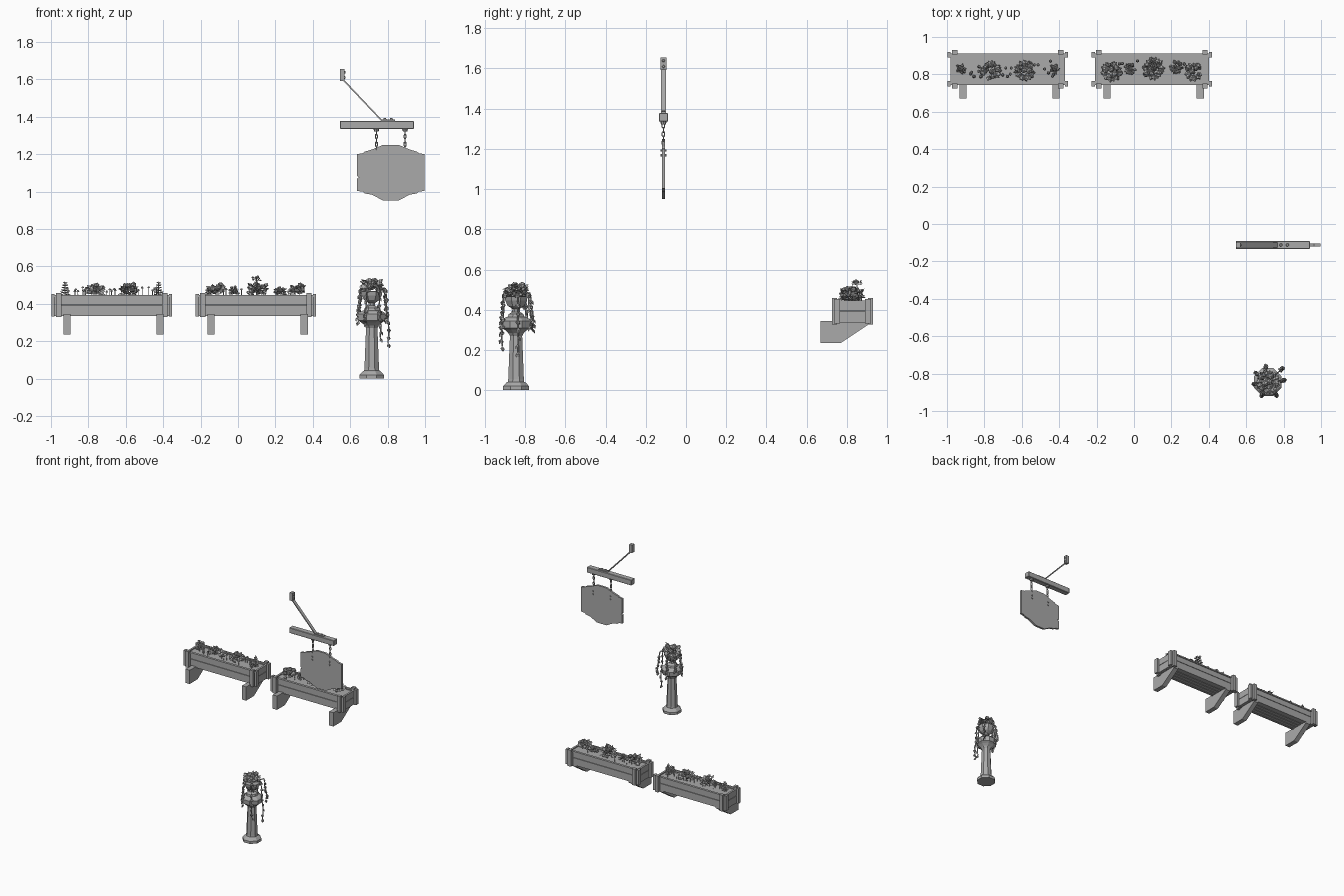
import bpy, bmesh, math, random
from mathutils import Vector, Matrix

old = bpy.data.objects.get("Cube")
if old:
    bpy.data.objects.remove(old)
random.seed(4)
rnd = random.uniform

stone = bpy.data.materials.new("plain grey")
stone.use_nodes = True
GREY = (0.4, 0.4, 0.4, 1)
stone.diffuse_color = GREY
stone.node_tree.nodes["Principled BSDF"].inputs["Base Color"].default_value = GREY


def finish(name, bm):
    me = bpy.data.meshes.new(name)
    bm.to_mesh(me)
    bm.free()
    me.materials.append(stone)
    ob = bpy.data.objects.new(name, me)
    bpy.context.collection.objects.link(ob)
    return ob


def box(bm, x0, x1, y0, y1, z0, z1):
    size = Matrix.Diagonal((x1 - x0, y1 - y0, z1 - z0, 1))
    mid = Matrix.Translation(((x0 + x1) / 2, (y0 + y1) / 2, (z0 + z1) / 2))
    bmesh.ops.create_cube(bm, size=1, matrix=mid @ size)


def prism(bm, points, offset):
    """Extrude a flat outline along an offset."""
    face = bm.faces.new([bm.verts.new(p) for p in points])
    new = bmesh.ops.extrude_face_region(bm, geom=[face], use_keep_orig=True)
    bmesh.ops.translate(bm, vec=offset, verts=[v for v in new["geom"] if isinstance(v, bmesh.types.BMVert)])
    bmesh.ops.recalc_face_normals(bm, faces=bm.faces)


def lathe(bm, profile, centre, sides=8):
    rings = []
    for r, z in profile:
        rings.append([bm.verts.new((centre[0] + r * math.cos((i + .5) * math.tau / sides),
                                    centre[1] + r * math.sin((i + .5) * math.tau / sides), z)) for i in range(sides)])
    for a, b in zip(rings, rings[1:]):
        for i in range(sides):
            j = (i + 1) % sides
            bm.faces.new((a[i], a[j], b[j], b[i]))
    bm.faces.new(rings[0][::-1])
    bm.faces.new(rings[-1])


def rod(bm, a, b, r0, r1, sides=5):
    a, b = Vector(a), Vector(b)
    d = b - a
    m = Matrix.Translation((a + b) / 2) @ d.to_track_quat('Z', 'Y').to_matrix().to_4x4()
    bmesh.ops.create_cone(bm, cap_ends=True, segments=sides, radius1=r0, radius2=r1, depth=d.length, matrix=m)


def leaf(bm, root, direction, length, width):
    """A folded leaf with a raised middle and drooping tip."""
    d = Vector(direction).normalized()
    side = d.cross(Vector((rnd(-.3, .3), rnd(-.3, .3), 1))).normalized() * width
    up = side.cross(d).normalized() * width * .4
    root = Vector(root)
    pts = [root, root + d * length * .5 + side - up, root + d * length - up,
           root + d * length * .5 - side - up, root + d * length * .55 + up]
    v = [bm.verts.new(p) for p in pts]
    for i in range(4):
        bm.faces.new((v[i], v[(i + 1) % 4], v[4]))


def clump(bm, centre, radius, height, count):
    """A dome of leaves around lumpy blossoms."""
    c = Vector(centre)
    for i in range(count):
        a = rnd(0, math.tau)
        d = Vector((math.cos(a), math.sin(a), rnd(-.1, 1.1)))
        leaf(bm, c + Vector((d.x * radius * .35, d.y * radius * .35, rnd(.1, .6) * height)), d, radius * .65, radius * .24)
    for i in range(max(3, count // 4)):
        a, r = rnd(0, math.tau), rnd(0, .6) * radius
        m = Matrix.Translation(c + Vector((r * math.cos(a), r * math.sin(a), rnd(.35, .85) * height)))
        bmesh.ops.create_icosphere(bm, subdivisions=1, radius=radius * rnd(.18, .3), matrix=m @ Matrix.Rotation(a, 4, 'X'))


# Wooden window planters
def planter(label, cx):
    bm = bmesh.new()
    for z0, z1 in ((.335, .392), (.395, .445)):
        box(bm, cx - .31, cx + .31, .75, .765, z0, z1)
        box(bm, cx - .31, cx + .31, .89, .905, z0, z1)
        for s in (-1, 1):
            xs = sorted((cx + s * .29, cx + s * .305))
            box(bm, *xs, .765, .89, z0, z1)
    for i in range(4):
        y = .766 + i * .0315
        box(bm, cx - .29, cx + .29, y, y + .027, .338, .35)
    for y0, y1 in ((.742, .75), (.905, .912)):
        box(bm, cx - .318, cx + .318, y0, y1, .437, .447)
    finish(label + "_planter_boards", bm)

    bm = bmesh.new()
    for s in (-1, 1):
        for y0, y1 in ((.725, .75), (.905, .93)):
            box(bm, *sorted((cx + s * .27, cx + s * .298)), y0, y1, .328, .458)
        for y0, y1 in ((.735, .765), (.89, .92)):
            box(bm, *sorted((cx + s * .305, cx + s * .322)), y0, y1, .333, .453)
    finish(label + "_planter_posts", bm)

    bm = bmesh.new()
    box(bm, cx - .29, cx + .29, .765, .89, .352, .437)
    finish(label + "_planter_soil", bm)

    bm = bmesh.new()
    for x in (-.24, .258):
        side = [(cx + x - .019, y, z) for y, z in ((.67, .235), (.77, .235), (.905, .325), (.905, .338), (.67, .345))]
        prism(bm, side, (.038, 0, 0))
    finish(label + "_planter_brackets", bm)


def sprigs(bm, cx, count):
    """Thin stems carrying little blooms."""
    for i in range(count):
        x, y, h = cx + rnd(-.25, .25), rnd(.785, .875), rnd(.025, .05)
        rod(bm, (x, y, .43), (x, y, .44 + h), .002, .0015, 4)
        rod(bm, (x, y, .434 + h), (x, y, .444 + h), .009, .004, 6)


planter("right", -.675)
planter("left", .096)

bm = bmesh.new()
for x, y in ((-.765, .815), (-.585, .82)):
    clump(bm, (x, y, .44), .06, .075, 34)
for x in (-.925, -.425):
    for k in range(6):
        z = .44 + k * .014
        for j in range(5):
            a = j * math.tau / 5 + k
            leaf(bm, (x, .83, z), (math.cos(a), math.sin(a), .5), .034 - k * .004, .008)
    rod(bm, (x, .83, .43), (x, .83, .53), .004, .001)
sprigs(bm, -.675, 32)
finish("right_planter_flowers", bm)

bm = bmesh.new()
for x, y, r, h in ((-.12, .815, .06, .075), (.105, .83, .065, .085), (.32, .815, .055, .075),
                   (-.02, .83, .035, .06), (.225, .84, .04, .055)):
    clump(bm, (x, y, .44), r, h, 32)
rod(bm, (.1, .85, .43), (.1, .85, .535), .004, .003)
clump(bm, (.1, .85, .52), .03, .03, 14)
sprigs(bm, .096, 12)
finish("left_planter_flowers", bm)

# Stone pedestal and urn
PX, PY = .715, -.845
bm = bmesh.new()
lathe(bm, [(.07, 0), (.07, .02), (.064, .026), (.052, .038), (.044, .042), (.042, .055), (.033, .27), (.042, .285)], (PX, PY))
lathe(bm, [(.042, .285), (.06, .3), (.077, .31), (.08, .345), (.07, .355), (.05, .365)], (PX, PY))
finish("pedestal", bm)
bm = bmesh.new()
lathe(bm, [(.045, .365), (.04, .378), (.02, .39), (.02, .405), (.045, .42), (.058, .445), (.062, .465), (.05, .468)], (PX, PY))
finish("urn", bm)

# Urn bush and trailing vines
bm = bmesh.new()
clump(bm, (PX, PY, .46), .068, .085, 50)
finish("urn_bush", bm)

bm = bmesh.new()
for angle, reach, end in ((.1, .085, .19), (.75, .1, .32), (1.7, .08, .31), (2.5, .075, .36), (3.3, .07, .31), (4.3, .075, .3), (5.3, .08, .22)):
    d = Vector((math.cos(angle), math.sin(angle), 0))
    top = Vector((PX, PY, .475))
    path = [top + d * reach * .5, top + d * reach * .85 + Vector((0, 0, .01))]
    steps = 7
    for i in range(1, steps + 1):
        t = i / steps
        path.append(top + d * reach * (1 - .08 * math.sin(t * 6)) + Vector((0, 0, (end - .475) * t)))
    for a, b in zip(path, path[1:]):
        rod(bm, a, b, .004, .0035, 5)
        for k in range(2):
            turn = angle + rnd(-1.8, 1.8)
            leaf(bm, b, (math.cos(turn), math.sin(turn), -1.6), .03, .011)
finish("trailing_vines", bm)

# Sign beam and brace
SY = -.112
bm = bmesh.new()
box(bm, .545, .94, SY - .022, SY + .022, 1.335, 1.378)
beam = finish("sign_beam", bm)
bevel = beam.modifiers.new("worn edges", 'BEVEL')
bevel.width, bevel.segments = .003, 1

bm = bmesh.new()
strap = ((.55, 1.655), (.55, 1.605), (.765, 1.378), (.84, 1.378), (.84, 1.385), (.768, 1.385), (.559, 1.607), (.559, 1.655))
prism(bm, [(x, SY - .0125, z) for x, z in strap], (0, .025, 0))
box(bm, .545, .57, SY - .014, SY + .014, 1.592, 1.655)
for x in (.785, .82):
    rod(bm, (x, SY, 1.384), (x, SY, 1.392), .009, .006, 8)
for z in (1.61, 1.638):
    rod(bm, (.568, SY, z), (.576, SY, z), .008, .005, 8)
finish("sign_brace", bm)

# Hanging board with stepped, arched outline
half = [(0, 1.25), (.04, 1.25), (.1, 1.225), (.14, 1.213), (.15, 1.205), (.181, 1.2), (.181, 1.003),
        (.15, 1), (.14, .99), (.1, .983), (.042, .952), (0, .952)]
bm = bmesh.new()
outline = half + [(-x, z) for x, z in half[-2:0:-1]]
outline = [(.817 + x, z) for x, z in outline]
crack = outline.index(min(outline, key=lambda p: (round(p[0], 3), p[1])))
outline[crack + 1:crack + 1] = [(.636, 1.07), (.648, 1.077), (.636, 1.084)]
prism(bm, [(x, SY - .008, z) for x, z in outline], (0, .016, 0))
finish("sign_board", bm)

# Chains, eye plates and bolts
bm = bmesh.new()
for x in (.74, .893):
    rod(bm, (x, SY, 1.322), (x, SY, 1.336), .012, .016, 8)
    for k in range(6):
        z = 1.315 - k * .021
        across = Vector((.006, 0, 0)) if k % 2 else Vector((0, .006, 0))
        c = Vector((x, SY, z))
        corner = Vector((0, 0, .009))
        tip = Vector((0, 0, .014))
        loop = [c + tip, c + across + corner, c + across - corner, c - tip, c - across - corner, c - across + corner]
        for a, b in zip(loop, loop[1:] + loop[:1]):
            rod(bm, a, b, .0028, .0028, 5)
    rod(bm, (x, SY, 1.215), (x, SY, 1.15), .004, .004, 5)
    for z in (1.192, 1.168):
        rod(bm, (x, SY - .015, z), (x, SY + .015, z), .006, .006, 8)
finish("sign_chains", bm)
